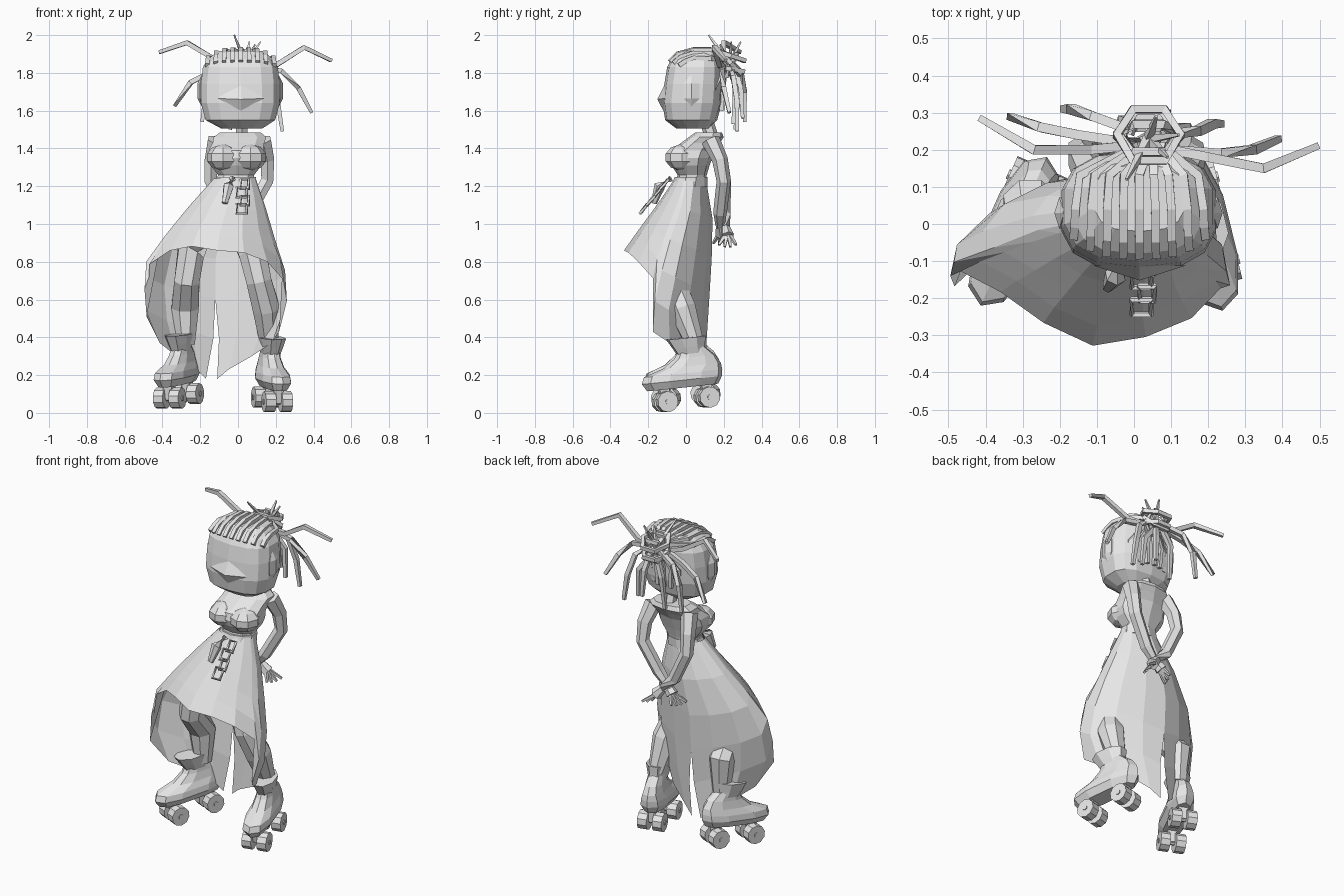
import bpy
import math
from mathutils import Vector

default_cube = bpy.data.objects.get("Cube")
if default_cube:
    bpy.data.objects.remove(default_cube, do_unlink=True)

clay = bpy.data.materials.new("light_grey")
clay.use_nodes = True
clay.diffuse_color = (0.8, 0.8, 0.8, 1)
clay.node_tree.nodes["Principled BSDF"].inputs["Base Color"].default_value = clay.diffuse_color


def make_object(name, verts, faces):
    mesh = bpy.data.meshes.new(name)
    mesh.from_pydata([tuple(v) for v in verts], [], faces)
    mesh.materials.append(clay)
    part = bpy.data.objects.new(name, mesh)
    bpy.context.collection.objects.link(part)
    return part


def bridge(name, rings, caps=True):
    """Join equal closed rings of points into one skin."""
    sides = len(rings[0])
    verts = [point for ring in rings for point in ring]
    faces = []
    for row in range(len(rings) - 1):
        for side in range(sides):
            following = (side + 1) % sides
            low, high = row * sides, (row + 1) * sides
            faces.append((low + side, low + following, high + following, high + side))
    if caps:
        faces.append(tuple(reversed(range(sides))))
        faces.append(tuple(range(len(verts) - sides, len(verts))))
    return make_object(name, verts, faces)


def soft(value, power):
    return math.copysign(abs(value) ** power, value)


def loft(name, levels, sides=12, power=1.0):
    """Stack rounded sections given as (z, left, right, front, back)."""
    rings = []
    for z, left, right, front, back in levels:
        ring = []
        for side in range(sides):
            angle = math.tau * (side + 0.5) / sides
            ring.append(((left + right) / 2 + (right - left) / 2 * soft(math.cos(angle), power),
                         (front + back) / 2 + (back - front) / 2 * soft(math.sin(angle), power), z))
        rings.append(ring)
    return bridge(name, rings)


def tube(name, path, radii, sides=6, closed=False):
    """Sweep a polygon along a path with one radius, or one per point."""
    points = [Vector(p) for p in path]
    count = len(points)
    if not isinstance(radii, (list, tuple)):
        radii = [radii] * count
    rings = []
    for i, point in enumerate(points):
        before = points[i - 1] if i or closed else point
        after = points[(i + 1) % count] if i < count - 1 or closed else point
        along = (after - before).normalized()
        guide = Vector((0, 1, 0)) if abs(along.z) > 0.75 else Vector((0, 0, 1))
        across = along.cross(guide).normalized()
        upward = across.cross(along)
        rings.append([point + radii[i] * (across * math.cos(a) + upward * math.sin(a))
                      for a in [math.tau * (k + 0.5) / sides for k in range(sides)]])
    if closed:
        rings.append(rings[0])
    return bridge(name, rings, caps=not closed)


def ellipsoid(name, centre, size, sides=10, rows=6):
    rings = []
    for row in range(rows + 1):
        tilt = math.pi * (0.04 + 0.92 * row / rows) - math.pi / 2
        rings.append([(centre[0] + size[0] * math.cos(tilt) * math.cos(math.tau * k / sides),
                       centre[1] + size[1] * math.cos(tilt) * math.sin(math.tau * k / sides),
                       centre[2] + size[2] * math.sin(tilt)) for k in range(sides)])
    return bridge(name, rings)


# Head, broad nose ridge, ears and neck
loft("head", [(1.505, -.09, .13, -.05, .12), (1.55, -.175, .2, -.11, .165),
              (1.64, -.2, .225, -.125, .19), (1.74, -.2, .225, -.115, .195),
              (1.83, -.19, .215, -.1, .195), (1.87, -.165, .19, -.08, .185),
              (1.915, -.11, .14, -.02, .16)], sides=14, power=0.75)
make_object("nose", [(-.11, -.112, 1.665), (.14, -.112, 1.665), (.015, -.112, 1.74),
                     (.015, -.12, 1.6), (.015, -.152, 1.66)],
            [(0, 4, 2), (4, 1, 2), (0, 3, 4), (3, 1, 4)])
for side, name in ((-1, "right_ear"), (1, "left_ear")):
    ellipsoid(name, (.012 + side * .2, .03, 1.705), (.03, .055, .085), sides=6, rows=3)
tube("neck", [(.02, .14, 1.45), (.02, .11, 1.54)], .036)

# Braided rows over the crown and down the back of the head
bun = Vector((.04, .23, 1.85))
for row in range(9):
    spread = row / 4 - 1
    fall = abs(spread) ** 3
    x = .015 + spread * .178
    tube("crown_braid", [(x, -.087 + fall * .05, 1.86 - fall * .02),
                         (x * .98, -.045 + fall * .04, 1.902 - fall * .04),
                         (x * .97, .04, 1.925 - fall * .045), (x * .9, .13, 1.925 - fall * .05),
                         bun + Vector((spread * .05, -.03, .02))], .016, sides=4)
for row in range(7):
    spread = row / 3 - 1
    tube("back_braid", [(.015 + spread * .13, .195 - .07 * spread ** 2, 1.6),
                        (.015 + spread * .15, .2 - .05 * spread ** 2, 1.72),
                        bun + Vector((spread * .05, -.02, -.02))], .014, sides=4)

# Knotted bun of crossing loops
for tilt, lift, radius in ((-.35, .04, .085), (-.9, 0, .085), (1.1, -.01, .075), (-.2, -.03, .075)):
    loop = []
    for k in range(6):
        a = math.tau * k / 6
        loop.append(bun + Vector((radius * math.cos(a), radius * math.sin(a) * math.cos(tilt) + .01,
                                  lift + radius * math.sin(a) * math.sin(tilt))))
    tube("bun_loop", loop, .016, sides=4, closed=True)
for tip in ((-.02, .12, 2.0), (.12, .24, 1.965), (.06, .29, 1.965), (.09, .18, 1.95)):
    tube("bun_tuft", [bun, tip], [.018, .005], sides=4)

# Loose locks springing outward and hanging behind
locks = [
    [(.1, .2, 1.83), (.2, .18, 1.84), (.35, .15, 1.935), (.495, .21, 1.865)],
    [(-.02, .21, 1.84), (-.12, .2, 1.87), (-.27, .2, 1.96), (-.415, .285, 1.91)],
    [(.1, .2, 1.83), (.23, .19, 1.81), (.32, .2, 1.72), (.39, .23, 1.59)],
    [(-.02, .22, 1.84), (-.15, .24, 1.8), (-.25, .26, 1.75), (-.335, .29, 1.625)],
    [(.08, .24, 1.84), (.17, .25, 1.78), (.21, .27, 1.65), (.235, .27, 1.49)],
    [(0, .25, 1.84), (-.11, .29, 1.8), (-.17, .31, 1.7), (-.19, .31, 1.54)],
    [(.06, .26, 1.82), (.08, .29, 1.72), (.09, .3, 1.56)],
    [(.02, .26, 1.82), (-.03, .28, 1.7), (-.04, .26, 1.5)],
    [(.06, .25, 1.8), (.14, .26, 1.7), (.15, .25, 1.53)],
]
for path in locks:
    tube("hair_lock", path, [.018] * (len(path) - 1) + [.013], sides=4)

# Torso and bust
loft("torso", [(1.19, -.125, .085, -.06, .1), (1.26, -.11, .09, -.045, .11),
               (1.31, -.15, .13, -.075, .125), (1.35, -.165, .145, -.09, .14),
               (1.39, -.16, .14, -.08, .155), (1.43, -.14, .145, -.025, .18),
               (1.46, -.135, .155, .015, .2), (1.485, -.1, .125, .05, .19)], sides=10, power=0.85)
for x in (-.08, .065):
    ellipsoid("bust", (x, -.02, 1.352), (.088, .092, .07), sides=8, rows=5)
loft("waistband", [(1.195, -.14, .1, -.08, .115), (1.25, -.12, .1, -.06, .115)], sides=10)

# Arms crossed behind the back, each with a palm and four fingers
arms = (("left", [(.13, .13, 1.445), (.155, .18, 1.34), (.155, .2, 1.23), (.06, .18, 1.06), (.0, .18, .99)], -1),
        ("right", [(-.115, .13, 1.445), (-.14, .18, 1.34), (-.145, .2, 1.23), (-.06, .2, 1.05), (.01, .21, .98)], 1))
for name, path, way in arms:
    tube(name + "_arm", path, [.05, .042, .038, .036, .024], sides=6)
    wrist = Vector(path[-1])
    palm = wrist + Vector((way * .04, .01, -.045))
    tube(name + "_hand", [wrist, palm], [.024, .036])
    for finger in range(4):
        reach = finger / 3 - .5
        tip = palm + Vector((way * .045 + reach * .04, reach * .09, -.06 + abs(reach) * .03))
        tube(name + "_finger", [palm + Vector((0, reach * .03, 0)), tip], [.013, .008], sides=4)

# Long skirt: open arch in front, trailing split panels behind
# Levels are (z, left, right, front, widest point, back)
cut = [(1.24, -.13, .095, -.06, .02, .105), (1.12, -.24, .14, -.14, .0, .135),
       (.95, -.38, .185, -.265, -.06, .145), (.8, -.49, .25, -.37, -.1, .135),
       (.55, -.505, .265, -.32, -.165, .12), (.4, -.44, .21, -.27, -.17, .11),
       (.18, -.36, .08, -.18, -.05, .1)]
half_hem = [(0, .86), (25, .865), (48, .83), (70, .75), (82, .47), (105, .37), (128, .3), (152, .23), (180, .18)]
hem = [(-a, z) for a, z in reversed(half_hem[1:])] + half_hem


def skirt_point(angle, z):
    for upper, lower in zip(cut, cut[1:]):
        if z >= lower[0] - .001:
            break
    mix = (upper[0] - z) / (upper[0] - lower[0])
    _, left, right, front, middle, back = [u + (v - u) * mix for u, v in zip(upper, lower)]
    sine, cosine = math.sin(angle), math.cos(angle)
    width = soft(sine, 1.0 if cosine > 0 else 1.4)
    # The front comes to a point, straighter on the right-hand side
    point = 1 + (1.25 if sine < 0 else .4) * min(1, (1.24 - z) * 3)
    depth = (front - middle) * cosine ** point if cosine > 0 else (middle - back) * cosine
    return [(left + right) / 2 + (right - left) / 2 * width, middle + depth, z]


rows = 6
verts, faces = [], []
for column, (degrees, bottom) in enumerate(hem):
    angle = math.radians(degrees)
    if abs(degrees) < 90:
        bottom -= .04 * math.sin(angle)
    for row in range(rows):
        t = row / (rows - 1)
        point = skirt_point(angle, 1.24 + (bottom - 1.24) * t)
        if abs(degrees) == 180:
            point[0] += math.copysign(max(0, t - .6) * .075, degrees)
        verts.append(point)
        if column and row:
            here = column * rows + row
            faces.append((here - rows - 1, here - rows, here, here - 1))
make_object("skirt", verts, faces)

# Belt knot and a chain of square links lying on the skirt
tube("belt_knot", [(-.03, -.08, 1.24), (-.05, -.14, 1.2), (-.07, -.17, 1.11)], [.018, .03, .016], sides=6)
for link in range(4):
    x, y, z = .035 - .015 * (link % 2), -.115 - link * .036, 1.21 - link * .043
    size = .02 + .006 * (link % 2)
    corners = [(x + sx * size, y + sz * .02, z + sz * .026)
               for sx, sz in ((-1, -1), (1, -1), (1, 1), (-1, 1))]
    tube("belt_link", corners, .009, sides=4, closed=True)

# Legs
shape = [.085, .08, .072, .078, .05]
tube("right_leg", [(-.1, .02, 1.0), (-.25, -.07, .85), (-.27, -.07, .7), (-.28, .05, .56), (-.275, .05, .36)],
     shape, sides=8)
tube("left_leg", [(.02, .02, 1.0), (.08, -.07, .84), (.11, -.08, .7), (.15, -.02, .55), (.165, .05, .36)],
     shape, sides=8)


# Roller skates, toes turned outward
def skate(name, place, turn):
    boot = loft(name + "_boot", [(.125, -.055, .055, -.2, .19), (.165, -.08, .08, -.225, .215),
                                 (.2, -.075, .075, -.21, .22), (.235, -.06, .06, -.1, .215),
                                 (.28, -.05, .05, -.035, .19), (.33, -.045, .045, 0, .135)], sides=10, power=0.8)
    cuff = loft(name + "_cuff", [(.3, -.05, .05, -.02, .14), (.335, -.06, .06, -.04, .14),
                                 (.385, -.072, .072, -.07, .15)], sides=8)
    parts = [boot, cuff]
    for y in (-.11, .12):
        parts.append(tube(name + "_truck", [(0, y, .14), (0, y, .055)], [.04, .025], sides=4))
        parts.append(tube(name + "_axle", [(-.078, y, .06), (.078, y, .06)], .015))
        for x in (-.045, .045):
            parts.append(tube(name + "_wheel", [(x - .028, y, .06), (x + .028, y, .06)], .056, sides=10))
    for part in parts:
        part.location = place
        part.rotation_euler = (math.radians(6), 0, math.radians(turn))


skate("right_skate", (-.315, 0, .03), -24)
skate("left_skate", (.18, 0, .011), 14)
